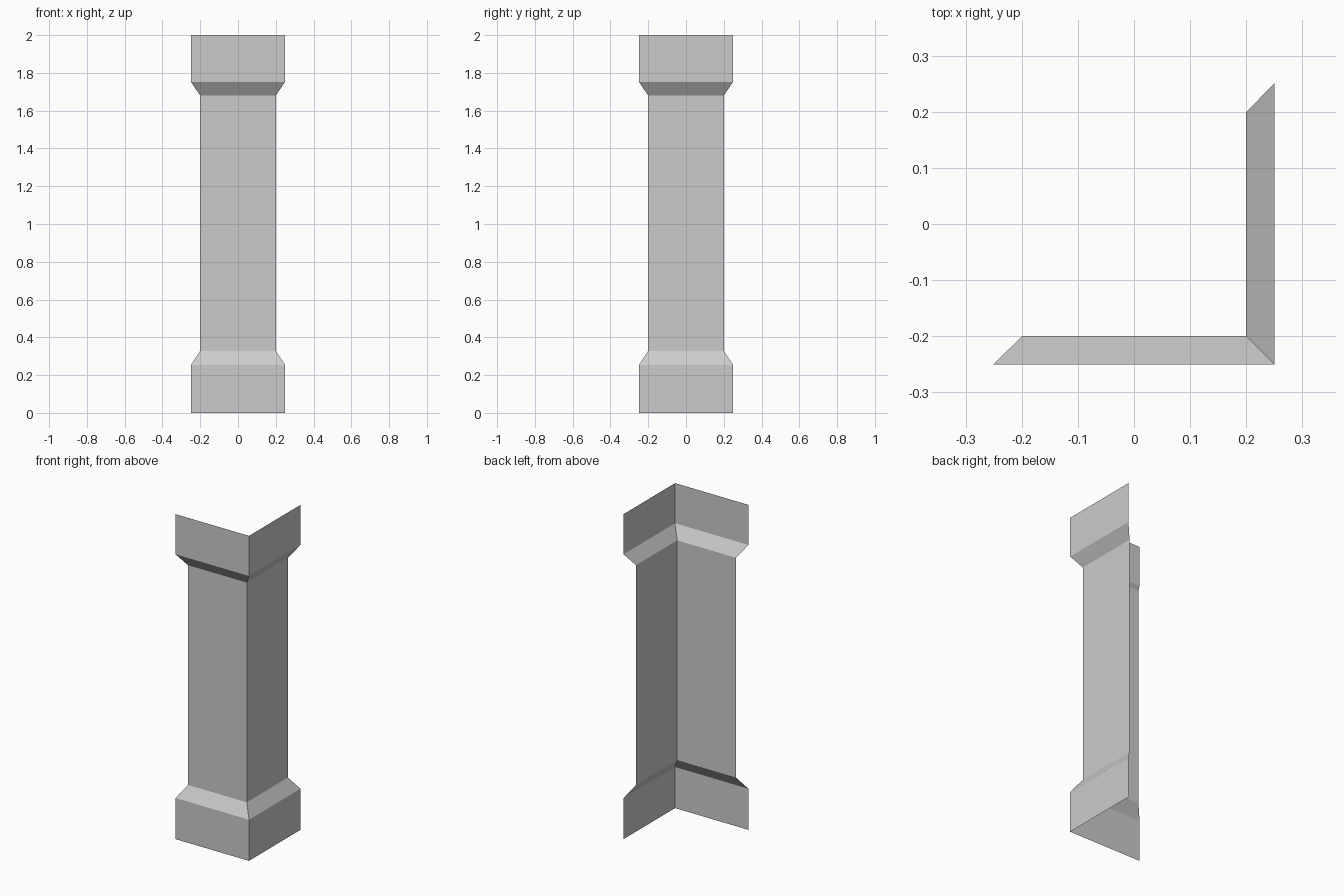
import bpy
import bmesh

if "Cube" in bpy.data.objects:
    bpy.data.objects.remove(bpy.data.objects["Cube"])

# Plain stone colour
stone = bpy.data.materials.new("grey_stone")
stone.diffuse_color = (0.6, 0.6, 0.6, 1.0)
stone.use_nodes = True
stone.node_tree.nodes["Principled BSDF"].inputs["Base Color"].default_value = stone.diffuse_color


def corner_shell(name, profile):
    """Open sheet covering the front and right sides; profile is (half width, z)."""
    bm = bmesh.new()
    rows = []
    for h, z in profile:
        corners = [(-h, -h, z), (h, -h, z), (h, h, z)]
        rows.append([bm.verts.new(c) for c in corners])
    for low, high in zip(rows, rows[1:]):
        for i in range(2):
            bm.faces.new((low[i], low[i + 1], high[i + 1], high[i]))
    mesh = bpy.data.meshes.new(name)
    bm.to_mesh(mesh)
    bm.free()
    mesh.materials.append(stone)
    obj = bpy.data.objects.new(name, mesh)
    bpy.context.collection.objects.link(obj)
    return obj


WIDE, NARROW = 0.25, 0.2

# Base block with its sloped shoulder
corner_shell("column_base", [(WIDE, 0), (WIDE, 0.253), (NARROW, 0.328)])
# Straight shaft
corner_shell("column_shaft", [(NARROW, 0.328), (NARROW, 1.68)])
# Capital flaring out to the top block
corner_shell("column_capital", [(NARROW, 1.68), (WIDE, 1.753), (WIDE, 2)])
